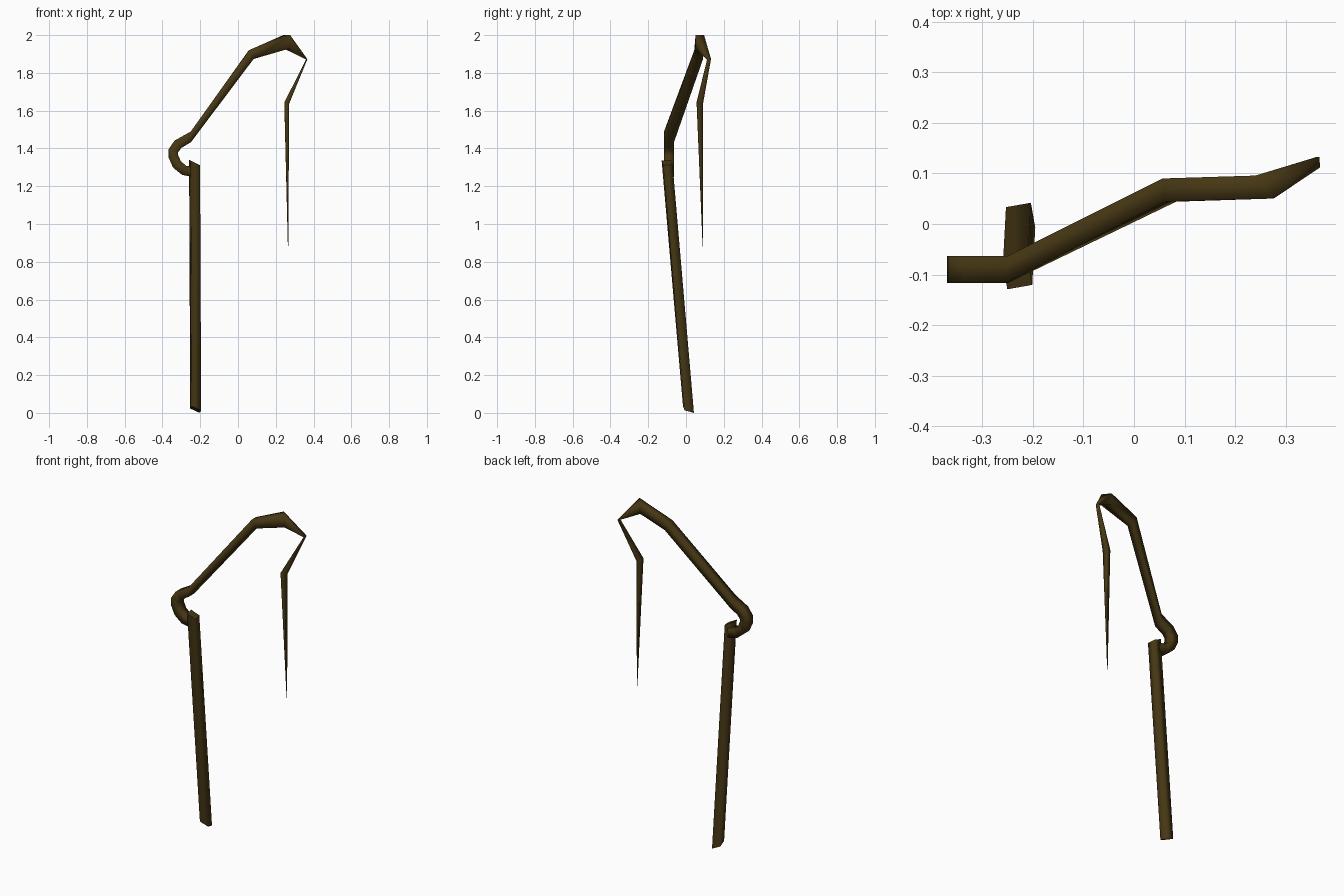
import bpy, bmesh, math
from mathutils import Vector

if "Cube" in bpy.data.objects:
    bpy.data.objects.remove(bpy.data.objects["Cube"])

bark = bpy.data.materials.new("dark olive brown")
bark.diffuse_color = (0.061, 0.038, 0.007, 1)
bark.use_nodes = True
bark.node_tree.nodes["Principled BSDF"].inputs["Base Color"].default_value = bark.diffuse_color
Y = Vector((0, 1, 0))


def skin(name, rings):
    """Skin a list of four-cornered rings into a smooth closed bar."""
    bm = bmesh.new()
    loops = [[bm.verts.new(p) for p in r] for r in rings]
    for a, b in zip(loops, loops[1:]):
        for i in range(4):
            j = (i + 1) % 4
            bm.faces.new((a[i], a[j], b[j], b[i])).smooth = True
    bm.faces.new(loops[0][::-1])
    bm.faces.new(loops[-1])
    bmesh.ops.recalc_face_normals(bm, faces=bm.faces[:])
    me = bpy.data.meshes.new(name)
    bm.to_mesh(me)
    bm.free()
    me.materials.append(bark)
    ob = bpy.data.objects.new(name, me)
    bpy.context.collection.objects.link(ob)


def path_rings(path):
    """Square rings along a path of (centre, half depth, half height, optional direction)."""
    pts = [Vector(p[0]) for p in path]
    rings = []
    for i, p in enumerate(path):
        t = Vector()
        if i > 0:
            t += (pts[i] - pts[i - 1]).normalized()
        if i < len(pts) - 1:
            t += (pts[i + 1] - pts[i]).normalized()
        if len(p) > 3:
            t = Vector(p[3])
        t.normalize()
        n = Y.cross(t).normalized()
        b = t.cross(n)
        rings.append([pts[i] + b * p[1] * s + n * p[2] * u
                      for s, u in ((-1, -1), (1, -1), (1, 1), (-1, 1))])
    return rings


def sloped_ring(c, half, turn, sx, sy):
    """Horizontal square, turned, with a sloping cut in x and y."""
    ring = []
    for k in range(4):
        a = math.radians(turn + 45 + 90 * k)
        dx, dy = (half * math.sqrt(2) * f(a) for f in (math.cos, math.sin))
        ring.append(Vector((c[0] + dx, c[1] + dy, c[2] + sx * dx + sy * dy)))
    return ring


# Upright pole with slanted ends
skin("pole", [sloped_ring((-0.224, 0.013, 0.018), 0.025, 10, -0.4, -0.33),
              sloped_ring((-0.230, -0.100, 1.325), 0.025, 10, -0.5, 0)])

# Hooked arm, bent top and tapering hanging spike
h = 0.0265
skin("hooked_arm", path_rings([
    ((-0.235, -0.09, 1.275), h, h, (-1, 0, 0)),
    ((-0.285, -0.09, 1.284), h, h),
    ((-0.323, -0.09, 1.315), h, h),
    ((-0.343, -0.09, 1.360), h, h),
    ((-0.342, -0.09, 1.388), h, h),
    ((-0.318, -0.09, 1.422), h, h),
    ((-0.250, -0.09, 1.461), h, 0.028, (1, 0, 0.03)),
    ((0.070, 0.067, 1.897), 0.023, 0.026, (0.9, 0.08, 0.45)),
    ((0.258, 0.073, 1.965), 0.029, 0.035, (1, 0.8, 0)),
    ((0.364, 0.122, 1.872), 0.0105, 0.003),
    ((0.258, 0.073, 1.640), 0.017, 0.013),
    ((0.265, 0.089, 0.880), 0.001, 0.001),
]))
